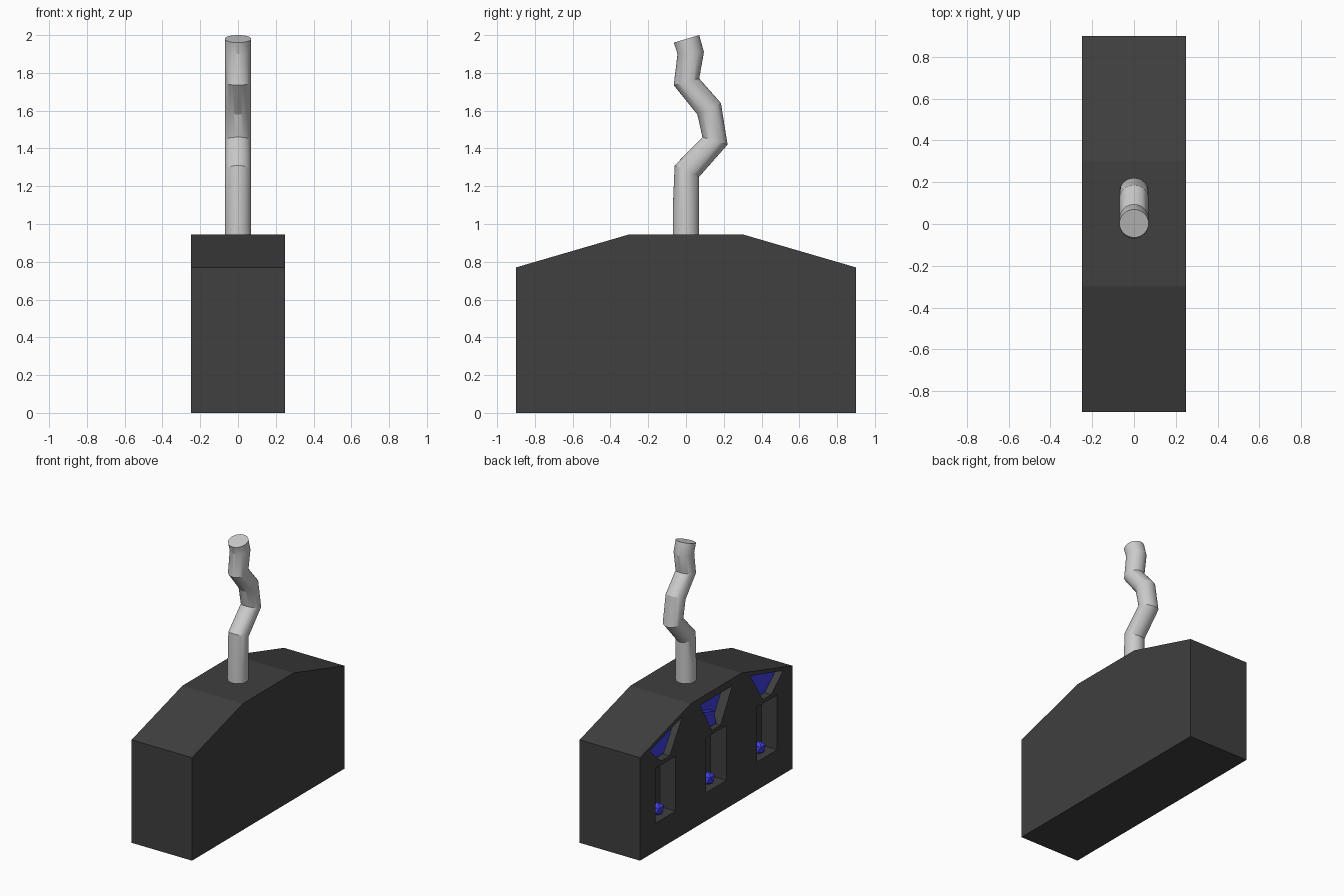
import bpy, bmesh, math

if "Cube" in bpy.data.objects:
    bpy.data.objects.remove(bpy.data.objects["Cube"])


def material(name, rgb):
    m = bpy.data.materials.new(name)
    m.diffuse_color = (*rgb, 1)
    m.use_nodes = True
    m.node_tree.nodes["Principled BSDF"].inputs["Base Color"].default_value = m.diffuse_color
    return m


dark = material("dark", (0.05, 0.05, 0.05))
blue = material("blue", (0.05, 0.05, 0.8))


def loft(name, rings, mat=None):
    """Closed skin through rings with equal point counts."""
    bm = bmesh.new()
    vs = [[bm.verts.new(p) for p in r] for r in rings]
    n = len(vs[0])
    for a, b in zip(vs, vs[1:]):
        for i in range(n):
            j = (i + 1) % n
            bm.faces.new((a[i], a[j], b[j], b[i]))
    bm.faces.new(vs[0])
    bm.faces.new(vs[-1])
    bmesh.ops.recalc_face_normals(bm, faces=bm.faces)
    me = bpy.data.meshes.new(name)
    bm.to_mesh(me)
    bm.free()
    ob = bpy.data.objects.new(name, me)
    bpy.context.collection.objects.link(ob)
    if mat:
        me.materials.append(mat)
    return ob


def prism(name, yz, x0, x1, mat=None):
    return loft(name, [[(x, y, z) for y, z in yz] for x in (x0, x1)], mat)


def select(ob):
    bpy.ops.object.select_all(action='DESELECT')
    ob.select_set(True)
    bpy.context.view_layer.objects.active = ob


def cut(target, yz, depth):
    cutter = prism("cutter", yz, -0.35, -0.25 + depth)
    cutter.hide_render = True
    select(target)
    mod = target.modifiers.new("cut", 'BOOLEAN')
    mod.operation, mod.solver, mod.object = 'DIFFERENCE', 'EXACT', cutter
    bpy.ops.object.modifier_apply(modifier=mod.name)
    bpy.data.objects.remove(cutter)


# Cabinet with sloped shoulders
body = prism("body", [(-0.9, 0), (0.9, 0), (0.9, 0.77), (0.3, 0.945),
                      (-0.3, 0.945), (-0.9, 0.77)], -0.25, 0.25, dark)

# Three bays on the left side: funnel window above, outlet below
for s in (-1, 0, 1):
    c = 0.6 * s
    if s:
        window = [(s * 0.79, 0.775), (s * 0.40, 0.885), (s * 0.55, 0.65), (s * 0.65, 0.65)]
        depth = 0.06
    else:
        window = [(0.19, 0.89), (-0.19, 0.89), (-0.05, 0.65), (0.05, 0.65)]
        depth = 0.08
    cut(body, window, depth)
    cut(body, [(c - 0.12, 0.21), (c + 0.12, 0.21), (c + 0.12, 0.62), (c - 0.12, 0.62)], 0.13)

    # Blue panel at the back of the window
    my = sum(p[0] for p in window) / 4
    mz = sum(p[1] for p in window) / 4
    inner = [(my + (y - my) * 0.92, mz + (z - mz) * 0.92) for y, z in window]
    prism("window_fill", inner, -0.25 + depth - 0.012, -0.25 + depth + 0.01, blue)

    # Blue ball lying in the outlet
    bpy.ops.mesh.primitive_ico_sphere_add(subdivisions=1, radius=0.05,
                                          location=(-0.183, c, 0.256))
    ball = bpy.context.object
    ball.name = "outlet_ball"
    ball.data.materials.append(blue)

# Raised lower fill in the middle window
prism("middle_fill", [(0.12, 0.80), (-0.02, 0.76), (-0.04, 0.66), (0.04, 0.66)],
      -0.22, -0.165, blue)

# Crooked pipe: each row gives the two outline points (y, z) of a mitred ring
outline = [
    ((-0.07, 0.92), (0.07, 0.92)), ((-0.07, 1.08), (0.07, 1.08)),
    ((-0.06, 1.31), (0.07, 1.25)), ((0.087, 1.46), (0.22, 1.42)),
    ((0.06, 1.58), (0.185, 1.64)), ((-0.065, 1.735), (0.07, 1.77)),
    ((-0.045, 1.90), (0.095, 1.91)), ((-0.065, 1.96), (0.07, 2.0)),
]
rings = []
for (y0, z0), (y1, z1) in outline:
    ring = []
    for i in range(32):
        a = 2 * math.pi * i / 32
        t = (1 + math.cos(a)) / 2
        ring.append((0.07 * math.sin(a), y0 + (y1 - y0) * t, z0 + (z1 - z0) * t))
    rings.append(ring)
pipe = loft("pipe", rings)
select(pipe)
bpy.ops.object.shade_smooth_by_angle(angle=math.radians(25))
